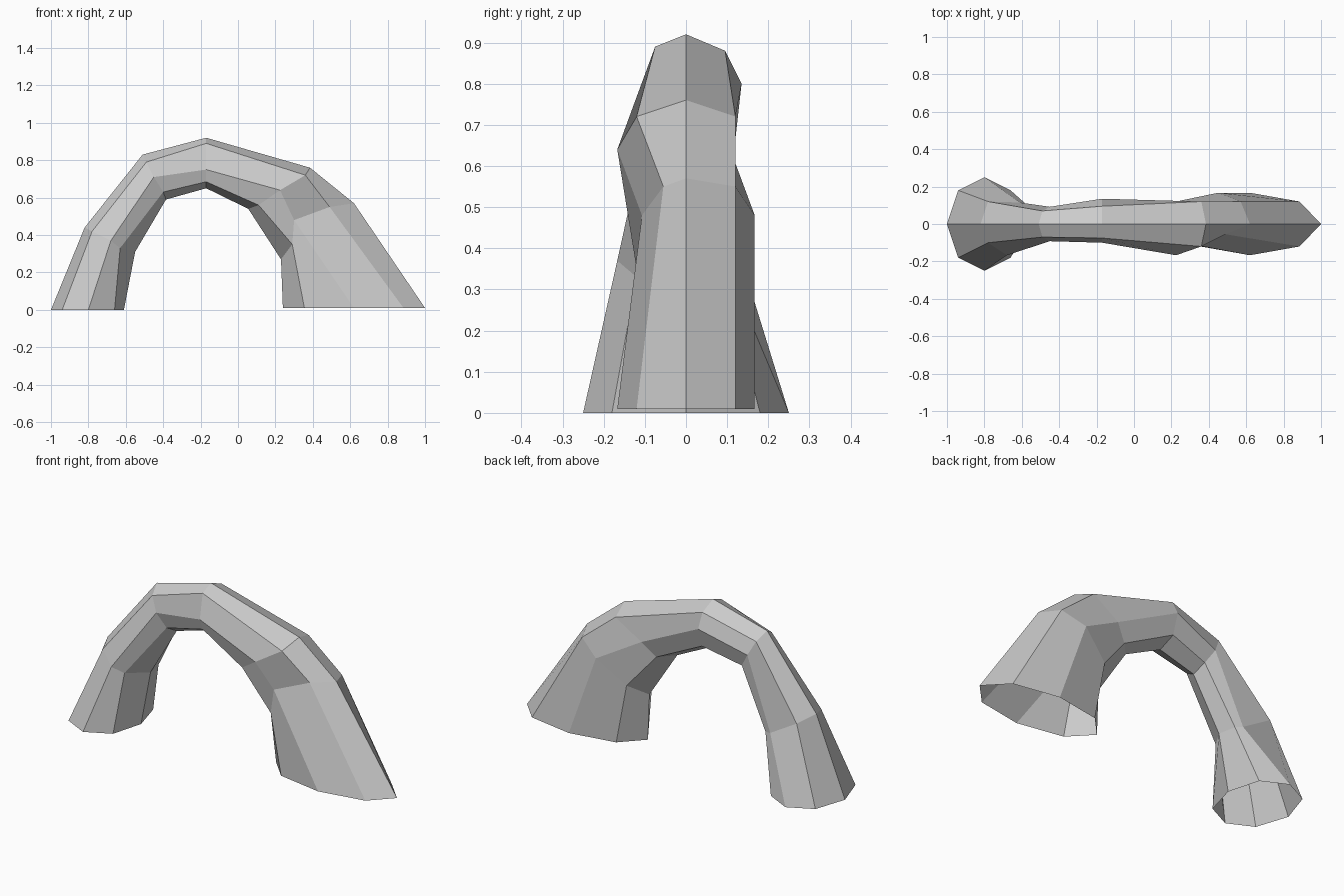
import bpy, bmesh

# Eight-sided cross-sections along the arch:
# outer (x, z), inner (x, z), front side (x, y, z) from outer to inner,
# back side likewise, or None where it mirrors the front
SECTIONS = [
    # left foot
    ((-1.0, 0), (-.61, 0), [(-.94, -.18, 0), (-.80, -.25, 0), (-.66, -.18, 0)], None),
    ((-.82, .44), (-.55, .31), [(-.78, -.10, .42), (-.68, -.167, .37), (-.63, -.12, .33)],
     [(-.78, .12, .42), (-.61, .115, .32), (-.57, .10, .31)]),
    ((-.51, .83), (-.385, .59), [(-.49, -.07, .79), (-.45, -.092, .71), (-.40, -.07, .63)], None),
    # crown
    ((-.17, .92), (-.17, .65), [(-.17, -.075, .89), (-.17, -.10, .75), (-.17, -.075, .685)],
     [(-.17, .095, .88), (-.17, .135, .80), (-.17, .10, .69)]),
    ((.385, .76), (.055, .54), [(.36, -.12, .72), (.225, -.167, .64), (.11, -.12, .56)],
     [(.36, .12, .72), (.20, .115, .62), (.13, .08, .54)]),
    ((.62, .57), (.23, .27), [(.49, -.055, .55), (.30, -.107, .48), (.29, -.12, .35)],
     [(.57, .12, .55), (.45, .167, .48), (.29, .12, .35)]),
    # right foot
    ((1.0, .01), (.24, .01), [(.885, -.12, .01), (.62, -.167, .01), (.355, -.12, .01)], None),
]


def ring_points(outer, inner, front, back):
    back = back or [(x, -y, z) for x, y, z in front]
    return [(outer[0], 0, outer[1]), *front, (inner[0], 0, inner[1]), *reversed(back)]


# Rock arch: open-ended tube skinned through the sections
bm = bmesh.new()
rings = [[bm.verts.new(p) for p in ring_points(*s)] for s in SECTIONS]
for a, b in zip(rings, rings[1:]):
    for i in range(8):
        j = (i + 1) % 8
        bm.faces.new((a[i], a[j], b[j], b[i]))
bmesh.ops.recalc_face_normals(bm, faces=bm.faces)
mesh = bpy.data.meshes.new("rock_arch")
bm.to_mesh(mesh)
bm.free()
bpy.context.collection.objects.link(bpy.data.objects.new("rock_arch", mesh))
